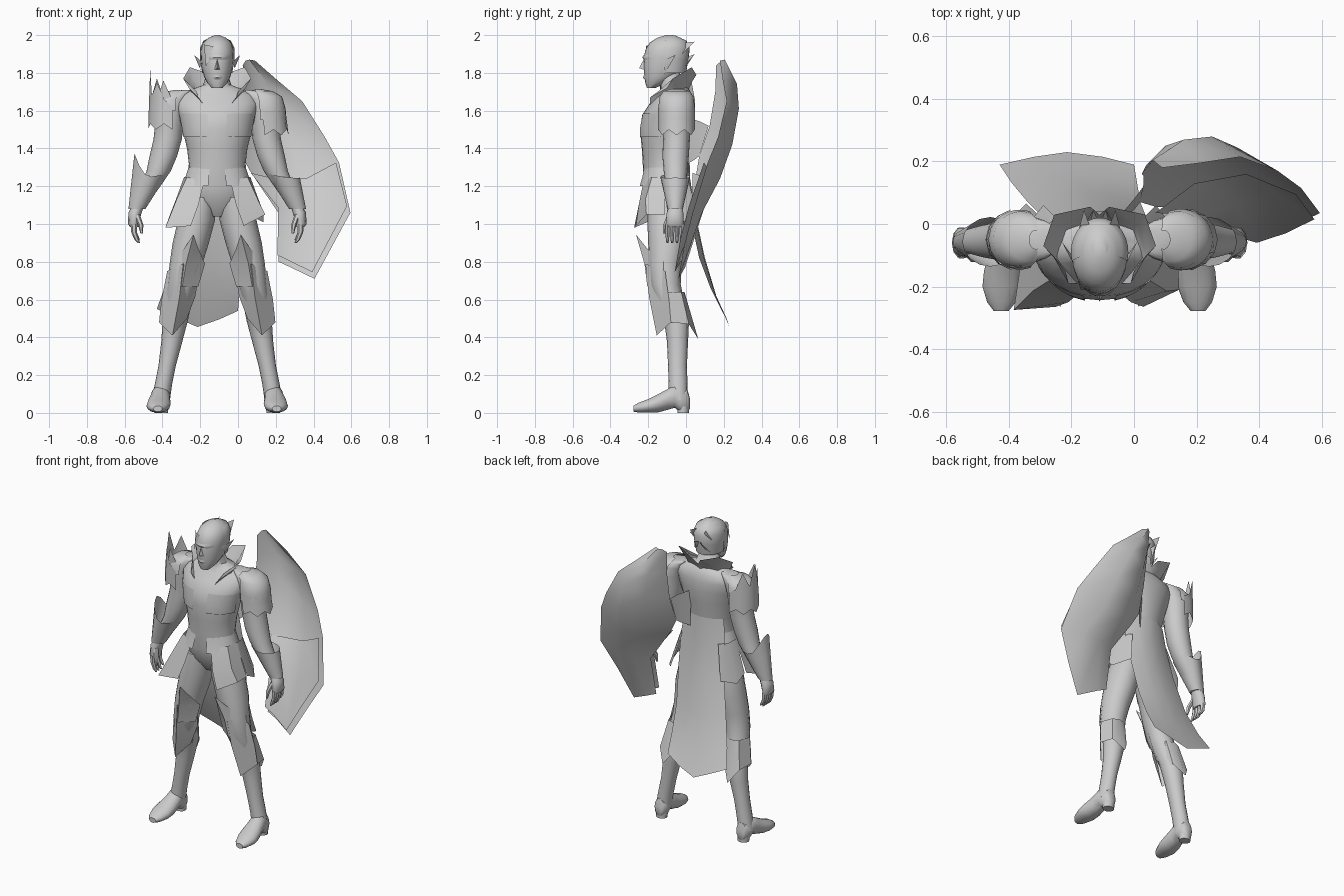
import bpy, bmesh, math
from mathutils import Vector

CX = -0.11  # body centre line
grey = bpy.data.materials.new("plain grey")
grey.diffuse_color = (0.6, 0.6, 0.6, 1)


def make(name, verts, faces, mirror=False, local=True, angle=50):
    """Mesh object; local coordinates are measured from the body centre line."""
    me = bpy.data.meshes.new(name)
    me.from_pydata([tuple(v) for v in verts], [], faces)
    bm = bmesh.new()
    bm.from_mesh(me)
    bmesh.ops.remove_doubles(bm, verts=bm.verts, dist=0.0005)
    bmesh.ops.recalc_face_normals(bm, faces=bm.faces)
    bm.to_mesh(me)
    bm.free()
    ob = bpy.data.objects.new(name, me)
    bpy.context.collection.objects.link(ob)
    me.materials.append(grey)
    if local:
        ob.location.x = CX
    if mirror:
        ob.modifiers.new("mirror", 'MIRROR')
    bpy.ops.object.select_all(action='DESELECT')
    ob.select_set(True)
    bpy.context.view_layer.objects.active = ob
    bpy.ops.object.shade_smooth_by_angle(angle=math.radians(angle))
    return ob


def loft(name, rows, axis='z', n=16, arc=None, mirror=False):
    """Skin elliptical rings (cx, centre, level, rx, r2); arc limits it to an open shell."""
    a0, a1 = arc or (0, 360)
    cols = n + 1 if arc else n
    verts = []
    for cx, c, lv, rx, r2 in rows:
        for i in range(cols):
            a = math.radians(a0 + (a1 - a0) * i / n)
            p, q = cx + rx * math.cos(a), c + r2 * math.sin(a)
            verts.append((p, q, lv) if axis == 'z' else (p, lv, q))
    faces = [(r * cols + i, r * cols + (i + 1) % cols,
              (r + 1) * cols + (i + 1) % cols, (r + 1) * cols + i)
             for r in range(len(rows) - 1) for i in range(n)]
    if not arc:
        faces += [tuple(range(n)), tuple(range(len(verts) - n, len(verts)))]
    return make(name, verts, faces, mirror)


def sheet(name, rows, mirror=False, local=True, angle=50):
    """Thin panel through rows of points."""
    w = len(rows[0])
    faces = [(r * w + i, r * w + i + 1, (r + 1) * w + i + 1, (r + 1) * w + i)
             for r in range(len(rows) - 1) for i in range(w - 1)]
    return make(name, [p for r in rows for p in r], faces, mirror, local, angle)


def spike(name, a, b, tip, bulge, mirror=False):
    """Two-faced pointed blade with a central ridge."""
    m = (Vector(a) + Vector(b)) / 2 + Vector(bulge)
    return make(name, [a, m, b, tip], [(0, 1, 3), (1, 2, 3)], mirror)


# Torso and neck
loft("torso", [(0, -.09, 1.04, .06, .06), (0, -.10, 1.12, .155, .105), (0, -.105, 1.2, .17, .115),
               (0, -.112, 1.3, .148, .116), (0, -.11, 1.4, .16, .124), (0, -.106, 1.5, .184, .138),
               (0, -.095, 1.58, .205, .136), (0, -.075, 1.64, .22, .116), (0, -.06, 1.685, .2, .092),
               (0, -.06, 1.715, .13, .075), (0, -.07, 1.735, .075, .065), (0, -.095, 1.8, .055, .06)], n=24)
loft("chest_panel", [(0, -.107, 1.46, .182, .14), (0, -.106, 1.51, .19, .142),
                     (0, -.096, 1.585, .205, .137)], arc=(285, 350), n=8, mirror=True)
loft("jacket_hem", [(0, -.11, 1.3, .151, .115), (0, -.11, 1.25, .168, .125), (0, -.11, 1.2, .185, .14)],
     arc=(-75, 45), n=10, mirror=True)

# Collar, open at the front
sheet("collar", [[(.07, -.19, 1.63), (.12, -.12, 1.67), (.1, -.03, 1.69), (0, .01, 1.7)],
                 [(.1, -.19, 1.67), (.15, -.1, 1.72), (.12, 0, 1.76), (0, .03, 1.75)],
                 [(.11, -.15, 1.7), (.18, -.07, 1.77), (.145, .03, 1.83), (.03, .055, 1.79)]], mirror=True)

# Head, face and ears
loft("head", [(0, -.185, 1.72, .028, .022), (0, -.16, 1.745, .052, .055), (0, -.135, 1.78, .07, .085),
              (0, -.12, 1.83, .082, .105), (0, -.11, 1.88, .087, .113), (0, -.103, 1.92, .088, .113),
              (0, -.095, 1.96, .075, .097), (0, -.09, 1.985, .048, .065), (0, -.09, 2.0, .012, .016)], n=20)
make("nose", [(0, -.222, 1.875), (-.018, -.215, 1.815), (.018, -.215, 1.815), (0, -.248, 1.825)],
     [(0, 1, 3), (0, 3, 2), (1, 2, 3)])
loft("brow", [(0, -.12, 1.872, .078, .106), (0, -.12, 1.882, .08, .111), (0, -.115, 1.895, .08, .109)],
     arc=(215, 325))
loft("lips", [(0, -.15, 1.765, .045, .068), (0, -.15, 1.775, .045, .077), (0, -.15, 1.787, .045, .074)],
     arc=(235, 305), n=8)
spike("ear", (.082, -.13, 1.86), (.078, -.115, 1.79), (.122, -.055, 1.895), (.012, .01, 0), True)
# Hair swept back
loft("hair_cap", [(0, -.095, 1.80, .08, .095), (0, -.095, 1.87, .091, .108), (0, -.09, 1.93, .092, .11),
                  (0, -.085, 1.97, .073, .088), (0, -.085, 1.997, .02, .03)], arc=(-15, 195))
spike("hair_lock", (.03, -.01, 1.96), (.07, -.03, 1.89), (.05, .045, 1.965), (.01, .015, 0), True)
spike("nape_lock", (.0, .0, 1.88), (.06, -.02, 1.82), (.02, .045, 1.9), (0, .015, -.01), True)
spike("fringe", (-.02, -.212, 1.94), (-.07, -.18, 1.95), (-.06, -.21, 1.83), (0, -.012, 0))

# Arms and hands
loft("arm", [(.15, -.05, 1.71, .03, .04), (.2, -.05, 1.695, .07, .065), (.23, -.05, 1.66, .082, .075),
             (.25, -.05, 1.6, .082, .08), (.255, -.05, 1.52, .075, .074), (.262, -.05, 1.45, .075, .071),
             (.285, -.055, 1.36, .073, .07), (.31, -.055, 1.28, .064, .063), (.36, -.055, 1.19, .052, .054),
             (.42, -.055, 1.08, .033, .038)], mirror=True)
loft("palm", [(.418, -.055, 1.1, .031, .035), (.435, -.058, 1.06, .035, .046), (.445, -.06, 1.0, .028, .05),
              (.44, -.06, .985, .022, .047)], n=10, mirror=True)
for k in range(4):
    y = -.098 + .025 * k
    loft("finger", [(.442, y, 1.0, .017, .0135), (.44, y, .955, .015, .0125),
                    (.425, y, .915 + .012 * (k == 3), .012, .01), (.415, y, .9 + .015 * (k == 3), .006, .006)],
         n=6, mirror=True)
loft("thumb", [(.425, -.085, 1.05, .016, .016), (.405, -.11, .995, .014, .013), (.4, -.115, .95, .007, .007)],
     n=6, mirror=True)

# Forearm guards: one with a tall outer point
for side, rise in ((-1, .14), (1, .01)):
    rows = []
    for t in (0, .5, 1):
        row = []
        for i in range(17):
            a = math.tau * i / 16
            c = math.cos(a)
            r = .045 + .043 * t
            z = 1.08 + .17 * t + t * (rise * max(0, c) ** 2 - .015 * c)
            row.append((side * (.425 - .075 * t + r * c), -.057 + r * .9 * math.sin(a), z))
        rows.append(row)
    sheet("forearm_guard", rows)

# Rounded shoulder guard with a pointed lower lip
loft("shoulder_guard", [(.205, -.05, 1.715, .02, .03), (.225, -.05, 1.703, .07, .07),
                        (.25, -.05, 1.675, .093, .09), (.26, -.05, 1.61, .102, .098),
                        (.265, -.05, 1.55, .102, .098)], arc=(-110, 110))
lip = [math.radians(a) for a in range(-100, 101, 25)]
sheet("shoulder_guard_lip",
      [[(.262 + r * math.cos(a) + d, -.05 + .1 * math.sin(a), z - drop * (i % 2 == 0))
        for i, a in enumerate(lip)] for r, d, z, drop in ((.1, 0, 1.6, 0), (.106, 0, 1.55, 0), (.108, .008, 1.5, .03))])
# Spiked shoulder guard: jagged blades above and below a curved plate
tops = (1.62, 1.66, 1.75, 1.68, 1.82, 1.68, 1.77, 1.66, 1.63)
sheet("spiked_guard",
      [[(-.255 - r * math.cos(a), -.05 + .1 * math.sin(a),
         (tops[i] if k == 2 else z - (.03 if k == 0 and i % 2 == 0 else 0))) for i, a in enumerate(lip)]
       for k, (r, z) in enumerate(((.11, 1.53), (.107, 1.62), (.1, 1.7)))])
loft("spiked_guard_cap", [(-.205, -.05, 1.71, .02, .03), (-.225, -.05, 1.695, .07, .07),
                          (-.25, -.05, 1.66, .092, .09), (-.255, -.05, 1.6, .1, .096)], arc=(70, 290))
spike("guard_crest", (-.23, -.13, 1.64), (-.33, -.1, 1.62), (-.285, -.14, 1.76), (-.01, -.02, 0))

# Hip flaps and long coat tail
for s, cx, cy, cz in ((-1, .275, -.275, .98), (1, .255, -.21, 1.05)):
    sheet("front_hip_flap", [[(s * .07, -.225, 1.225), (s * .16, -.18, 1.25), (s * .175, -.1, 1.25)],
                             [(s * .1, -.25, 1.1), (s * .215, -.215, 1.13), (s * .215, -.11, 1.14)],
                             [(s * .14, -.265, .99), (s * cx, cy, cz), (s * .25, -.11, 1.05)]])
sheet("side_hip_flap", [[(.175, -.11, 1.25), (.17, -.04, 1.25), (.13, .01, 1.25)],
                        [(.245, -.1, 1.05), (.245, -.02, 1.01), (.18, .06, 1.04)]], mirror=True)
sheet("coat_tail", [[(-.25, -.035, 1.4), (-.19, .002, 1.4), (-.11, .017, 1.4), (-.03, .002, 1.4), (.03, -.035, 1.4)],
                    [(-.27, -.02, 1.24), (-.19, .014, 1.24), (-.11, .022, 1.24), (-.03, .014, 1.24), (.05, -.02, 1.24)],
                    [(-.29, .02, 1.05), (-.2, .045, 1.05), (-.12, .05, 1.05), (-.04, .045, 1.05), (.04, .02, 1.05)],
                    [(-.34, .07, .82), (-.25, .095, .82), (-.16, .1, .82), (-.07, .095, .82), (.02, .07, .82)],
                    [(-.39, .13, .66), (-.29, .15, .64), (-.19, .16, .62), (-.09, .15, .64), (.01, .13, .66)],
                    [(-.43, .19, .55), (-.32, .215, .5), (-.215, .23, .455), (-.1, .215, .495), (0, .19, .54)]],
      local=False)

# Legs and feet
loft("leg", [(.085, -.1, 1.14, .08, .1), (.11, -.1, 1.02, .098, .105), (.14, -.1, .9, .096, .1),
             (.165, -.11, .79, .087, .088), (.187, -.108, .68, .077, .08), (.207, -.08, .58, .07, .072),
             (.222, -.05, .49, .067, .066), (.24, -.045, .38, .056, .056), (.265, -.045, .25, .046, .05),
             (.285, -.042, .15, .046, .05), (.298, -.042, .07, .048, .05)], mirror=True)
loft("foot", [(.296, .05, .02, .02, .03), (.296, .065, .008, .036, .06), (.297, .065, -.03, .046, .065),
              (.3, .088, -.06, .05, .062), (.303, .07, -.1, .054, .056), (.308, .05, -.15, .062, .049),
              (.312, .037, -.2, .063, .037), (.314, .028, -.25, .046, .027), (.315, .022, -.278, .024, .016)],
     axis='y', n=14, mirror=True)
loft("heel", [(.296, -.015, 0, .036, .032), (.296, -.015, .04, .038, .034)], n=10, mirror=True)

# Pointed knee and shin plates, flared boot cuff
sheet("knee_plate", [[(.1, -.205, .87), (.125, -.265, .945), (.175, -.205, .87)],
                     [(.065, -.14, .79), (.165, -.22, .79), (.25, -.12, .8)],
                     [(.1, -.14, .67), (.185, -.205, .67), (.268, -.12, .67)]], mirror=True, angle=25)
sheet("shin_plate", [[(.1, -.12, .72), (.18, -.215, .79), (.265, -.11, .75)],
                     [(.115, -.1, .62), (.2, -.195, .61), (.295, -.09, .6)],
                     [(.16, -.1, .5), (.237, -.155, .41), (.308, -.08, .48)]], mirror=True, angle=25)
sheet("boot_cuff", [[(.125, -.1, .64), (.16, -.025, .64), (.21, -.008, .64), (.255, -.025, .64), (.283, -.1, .64)],
                    [(.16, -.09, .5), (.18, .015, .47), (.235, .065, .39), (.288, .015, .47), (.305, -.08, .48)]],
      mirror=True)

# Single wing with a root and an overlapping lower layer
wing = [[(.025, .16, 1.84), (.04, .19, 1.865), (.06, .205, 1.87), (.09, .18, 1.865)],
        [(.03, .155, 1.7), (.1, .25, 1.71), (.16, .27, 1.74), (.21, .195, 1.76)],
        [(.03, .125, 1.52), (.13, .245, 1.56), (.25, .28, 1.61), (.34, .215, 1.65)],
        [(.02, .07, 1.36), (.15, .205, 1.4), (.33, .245, 1.42), (.46, .17, 1.46)],
        [(.07, .055, 1.27), (.2, .15, 1.24), (.37, .18, 1.24), (.535, .115, 1.325)],
        [(.22, .05, 1.05), (.33, .085, 1.05), (.46, .085, 1.06), (.595, .035, 1.06)],
        [(.215, 0, .8), (.28, -.005, .77), (.405, -.04, .71), (.5, -.01, .885)]]
sheet("wing", wing, local=False, angle=60)
lower = [[(x * .97, y - .02, z + .035 * (i > 0)) for x, y, z in row] for i, row in enumerate(wing[4:])]
sheet("wing_lower_layer", lower, local=False, angle=60)
sheet("wing_root", [[(-.05, .02, 1.56), (0, .08, 1.54), (.03, .12, 1.52)],
                    [(-.04, .01, 1.32), (0, .045, 1.34), (.02, .07, 1.36)]], local=False)
